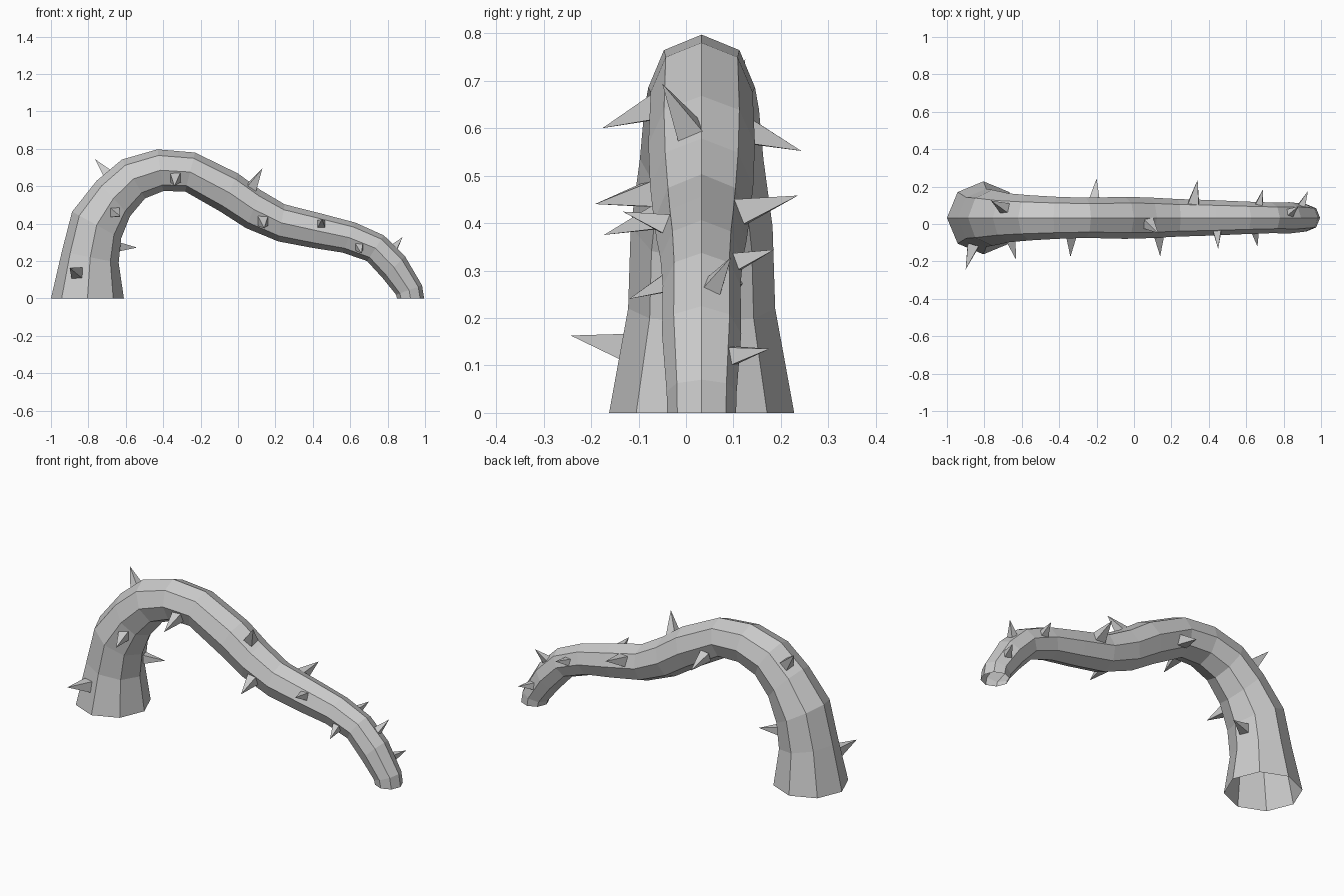
import bpy, bmesh, math
from mathutils import Vector

YC = 0.033   # centre plane of the stem

# Each ring: outer x, outer z, inner x, inner z
RINGS = [
    (-1.0, 0.0, -0.61, 0.0), (-0.942, 0.25, -0.638, 0.19),
    (-0.887, 0.464, -0.625, 0.32), (-0.755, 0.63, -0.577, 0.44),
    (-0.62, 0.743, -0.497, 0.535), (-0.43, 0.797, -0.40, 0.574),
    (-0.23, 0.78, -0.283, 0.572), (0.0, 0.668, -0.096, 0.465),
    (0.123, 0.578, 0.043, 0.376), (0.25, 0.503, 0.215, 0.305),
    (0.44, 0.455, 0.40, 0.27), (0.626, 0.406, 0.56, 0.245),
    (0.78, 0.337, 0.69, 0.2), (0.893, 0.225, 0.775, 0.107),
    (0.984, 0.07, 0.845, 0.02), (0.995, 0.0, 0.85, 0.0),
]

# Each thorn: base point on the stem, tip
THORNS = [
    ((-0.21, 0.14, 0.59), (-0.20, 0.243, 0.552)),
    ((0.32, 0.12, 0.425), (0.34, 0.236, 0.458)),
    ((0.67, 0.11, 0.32), (0.69, 0.186, 0.344)),
    ((0.895, 0.095, 0.12), (0.93, 0.176, 0.135)),
    ((0.835, 0.06, 0.27), (0.88, 0.095, 0.328)),
    ((-0.865, -0.13, 0.14), (-0.90, -0.243, 0.163)),
    ((-0.66, -0.08, 0.46), (-0.63, -0.192, 0.44)),
    ((-0.335, -0.075, 0.64), (-0.34, -0.176, 0.60)),
    ((0.135, -0.07, 0.41), (0.14, -0.173, 0.375)),
    ((0.445, -0.05, 0.40), (0.45, -0.133, 0.424)),
    ((0.65, -0.05, 0.27), (0.66, -0.12, 0.24)),
    ((-0.70, 0.09, 0.67), (-0.765, 0.125, 0.745)),
    ((0.08, 0.0, 0.605), (0.13, -0.05, 0.694)),
    ((-0.63, 0.085, 0.275), (-0.54, 0.12, 0.272)),
]


def make_object(name, bm):
    bmesh.ops.recalc_face_normals(bm, faces=bm.faces)
    mesh = bpy.data.meshes.new(name)
    bm.to_mesh(mesh)
    bm.free()
    obj = bpy.data.objects.new(name, mesh)
    bpy.context.collection.objects.link(obj)
    return obj


# Stem: open eight-sided tube swept along the arch
bm = bmesh.new()
loops = []
for ox, oz, ix, iz in RINGS:
    outer, inner = Vector((ox, YC, oz)), Vector((ix, YC, iz))
    centre, arm = (outer + inner) / 2, (outer - inner) / 2
    side = Vector((0, arm.length, 0))
    loops.append([bm.verts.new(centre + arm * math.cos(k * math.pi / 4)
                               + side * math.sin(k * math.pi / 4)) for k in range(8)])
for a, b in zip(loops, loops[1:]):
    for k in range(8):
        n = (k + 1) % 8
        bm.faces.new((a[k], a[n], b[n], b[k]))
make_object("stem", bm)

# Thorns: four-sided spikes, rooted slightly inside the stem
for i, (base, tip) in enumerate(THORNS):
    base, tip = Vector(base), Vector(tip)
    axis = (tip - base).normalized()
    root = base - axis * 0.015
    u = axis.orthogonal().normalized()
    v = axis.cross(u)
    radius = 0.31 * (tip - root).length
    bm = bmesh.new()
    ring = [bm.verts.new(root + radius * (u * math.cos(k * math.pi / 2)
                                          + v * math.sin(k * math.pi / 2))) for k in range(4)]
    point = bm.verts.new(tip)
    for k in range(4):
        bm.faces.new((ring[k], ring[(k + 1) % 4], point))
    bm.faces.new(ring[::-1])
    make_object(f"thorn_{i + 1}", bm)
